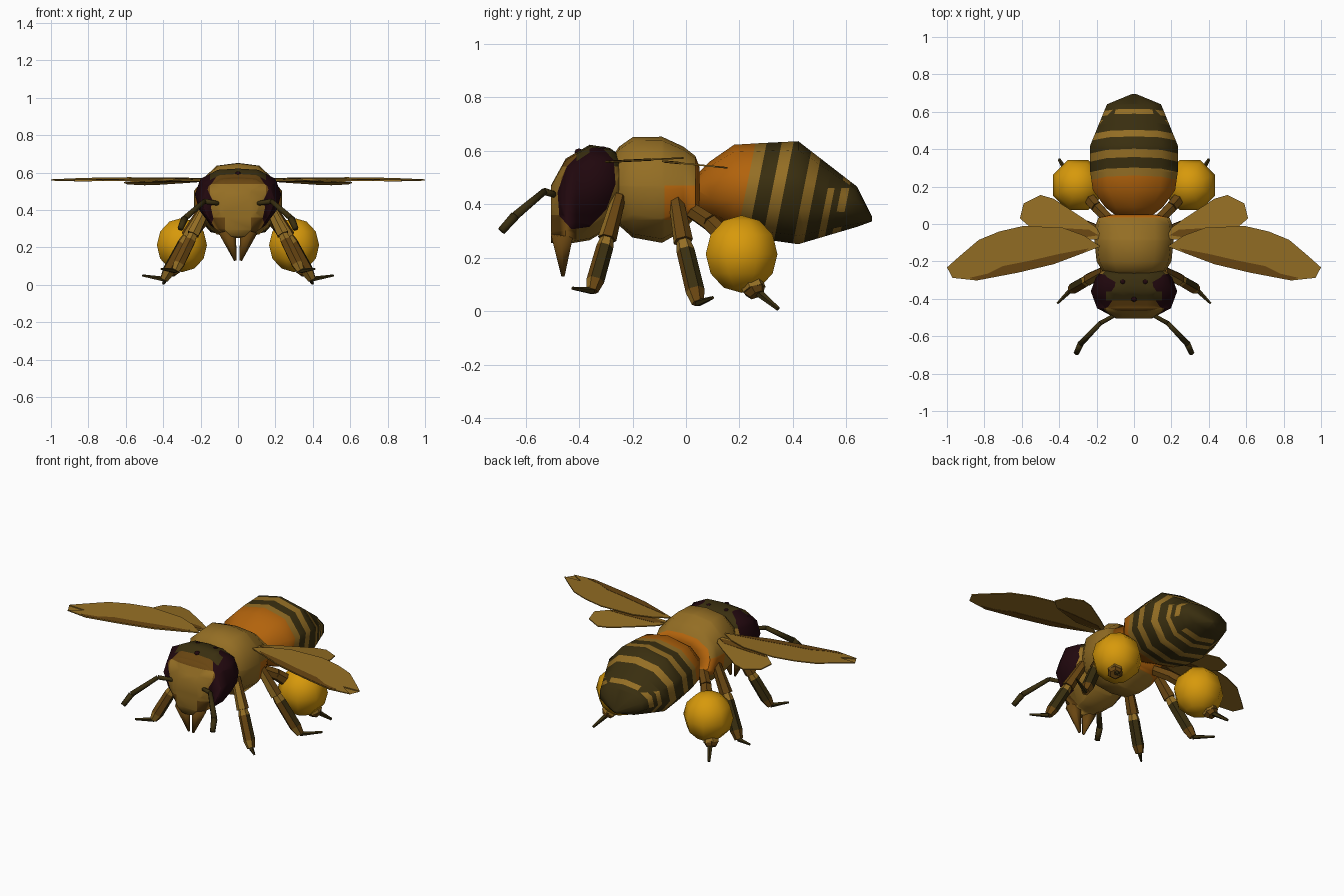
import bpy, bmesh, math
from mathutils import Vector, Matrix

if "Cube" in bpy.data.objects:
    bpy.data.objects.remove(bpy.data.objects["Cube"])

# ---- palette (sRGB 0-255 converted to linear) ----
def lin(c):
    c /= 255
    return c / 12.92 if c <= 0.04045 else ((c + 0.055) / 1.055) ** 2.4

PALETTE = {
    "gold": (148, 110, 36), "brown": (104, 69, 17), "dark_olive": (57, 46, 15),
    "orange": (178, 99, 12), "pollen_yellow": (215, 153, 11),
    "dark_maroon": (32, 7, 13),
}
IDX, MATS = {}, []
for name, rgb in PALETTE.items():
    m = bpy.data.materials.new(name)
    m.diffuse_color = (*[lin(c) for c in rgb], 1)
    m.use_nodes = True
    m.node_tree.nodes["Principled BSDF"].inputs["Base Color"].default_value = m.diffuse_color
    IDX[name] = len(MATS)
    MATS.append(m)


def finish(bm, name, rule=None, smooth=True, mirror=False):
    bmesh.ops.recalc_face_normals(bm, faces=bm.faces)
    for f in bm.faces:
        f.smooth = smooth
        if rule:
            f.material_index = IDX[rule(f.calc_center_median())]
    me = bpy.data.meshes.new(name)
    bm.to_mesh(me)
    bm.free()
    for m in MATS:
        me.materials.append(m)
    ob = bpy.data.objects.new(name, me)
    bpy.context.collection.objects.link(ob)
    if mirror:
        ob.modifiers.new("mirror", 'MIRROR').use_mirror_merge = False
    return ob


def cut(bm, co, no):
    bmesh.ops.bisect_plane(bm, geom=bm.verts[:] + bm.edges[:] + bm.faces[:],
                           plane_co=co, plane_no=no)


def loft(rings, n, p):
    """Rings along y: (y, half width, z low, z high), superellipse power p."""
    bm = bmesh.new()
    loops = []
    for y, rx, z0, z1 in rings:
        loop = []
        for i in range(n):
            a = 2 * math.pi * i / n + math.pi / 2
            c, s = math.cos(a), math.sin(a)
            k = (abs(c) ** p + abs(s) ** p) ** (-1 / p)
            loop.append(bm.verts.new((rx * c * k, y, (z0 + z1) / 2 + (z1 - z0) / 2 * s * k)))
        loops.append(loop)
    for a, b in zip(loops, loops[1:]):
        for i in range(n):
            bm.faces.new((a[i], a[(i + 1) % n], b[(i + 1) % n], b[i]))
    bm.faces.new(loops[0])
    bm.faces.new(loops[-1])
    return bm


def seg(bm, a, b, r1, r2, mat, n=6, front=None):
    """Tapered rod from a to b, optionally another colour on its forward faces."""
    a, b = Vector(a), Vector(b)
    d = b - a
    M = Matrix.Translation((a + b) / 2) @ d.to_track_quat('Z', 'Y').to_matrix().to_4x4()
    old = set(bm.faces)
    bmesh.ops.create_cone(bm, cap_ends=True, segments=n, radius1=r1, radius2=r2,
                          depth=d.length, matrix=M)
    for f in set(bm.faces) - old:
        f.normal_update()
        f.material_index = IDX[front if front and f.normal.y < -.4 else mat]


# ---- thorax: gold, orange patch at the lower rear ----
bm = loft([(-.28, .13, .36, .57), (-.25, .17, .32, .615), (-.20, .20, .275, .65),
           (-.09, .212, .255, .652), (-.01, .207, .30, .615), (.035, .19, .35, .58),
           (.05, .12, .39, .54)], 12, 2.7)
for co, no in [((0, -.08, 0), (0, 1, 0)), ((0, .035, 0), (0, 1, 0)),
               ((0, 0, .47), (0, 0, 1)), ((0, 0, .34), (0, 0, 1))]:
    cut(bm, co, no)
finish(bm, "thorax", lambda c: "orange" if c.y > .035 or (c.y > -.08 and .34 < c.z < .47) else "gold")

# ---- abdomen: slanted stripes ----
SL = .2
STRIPES = [(.22, "orange"), (.262, "gold"), (.318, "dark_olive"), (.362, "gold"),
           (.435, "dark_olive"), (.475, "gold"), (.525, "dark_olive"), (.55, "side"),
           (.575, "dark_olive"), (.605, "patch"), (9, "dark_olive")]
bm = loft([(.03, .08, .38, .50), (.09, .16, .35, .56), (.18, .228, .30, .622),
           (.28, .243, .27, .628), (.42, .243, .25, .635), (.64, .15, .315, .465),
           (.695, .012, .335, .355)], 10, 2.2)
for s, _ in STRIPES[:-1]:
    cut(bm, (0, s, .43), (0, 1, -SL))
cut(bm, (0, 0, .46), (0, 0, 1))


def abdomen_rule(c):
    s = c.y - SL * (c.z - .43)
    col = next(m for lim, m in STRIPES if s < lim)
    if col == "side":
        col = "gold" if c.z < .46 else "dark_olive"
    if col == "patch":
        col = "gold" if abs(c.x) < .06 or .38 < c.z < .46 else "dark_olive"
    return col


finish(bm, "abdomen", abdomen_rule)

# ---- head: tapered towards the chin, compound eyes cut flush into its sides ----
bm = loft([(-.25, .17, .38, .585), (-.285, .205, .31, .61), (-.36, .232, .265, .622),
           (-.45, .20, .25, .57), (-.505, .11, .255, .47)], 14, 2.9)
for v in bm.verts:
    v.co.x *= .62 + .38 * min(1, max(0, (v.co.z - .26) / .19))
for x in (-.15, -.07, .07, .15):
    cut(bm, (x, 0, 0), (1, 0, 0))
for y in (-.41, -.45):
    cut(bm, (0, y, 0), (0, 1, 0))
for z in (.36, .54):
    cut(bm, (0, 0, z), (0, 0, 1))
# eye outline: ten planes around a tilted ellipse seen from the side
EYE = Vector((0, -.372, .46))
TILT = Matrix.Rotation(math.radians(-20), 3, 'X')
eye_planes = []
for i in range(10):
    a = 2 * math.pi * i / 10
    co = EYE + TILT @ Vector((0, .097 * math.cos(a), .156 * math.sin(a)))
    no = (TILT @ Vector((0, math.cos(a) / .097, math.sin(a) / .156))).normalized()
    eye_planes.append((co, no))
    cut(bm, co, no)


def head_rule(c):
    if abs(c.x) > .125 and all((c - co).dot(no) < 0 for co, no in eye_planes):
        return "dark_maroon"
    if c.y > -.41:
        return "dark_olive" if c.z > .54 else "gold"
    if abs(c.x) < .15 and .36 < c.z < .54 or abs(c.x) < .07 and c.z < .36:
        return "gold"
    return "brown"


finish(bm, "head_with_eyes", head_rule)

# ---- three small simple eyes on the crown ----
bm = bmesh.new()
for x, y, z in [(.06, -.31, .602), (-.06, -.31, .602), (0, -.40, .594)]:
    M = Matrix.Translation((x, y, z)) @ Matrix.Diagonal((.017, .017, .014, 1))
    bmesh.ops.create_uvsphere(bm, u_segments=6, v_segments=4, radius=1, matrix=M)
finish(bm, "crown_eyes", lambda c: "dark_maroon")

# ---- mandibles ----
bm = bmesh.new()
seg(bm, (.058, -.462, .29), (.014, -.46, .13), .048, .007, "brown")
finish(bm, "mandibles", mirror=True)

# ---- antennae ----
bm = bmesh.new()
pts = [(.07, -.47, .43), (.18, -.53, .447), (.285, -.64, .355), (.308, -.69, .30)]
for i, (r1, r2) in enumerate([(.011, .014), (.014, .018), (.019, .016)]):
    seg(bm, pts[i], pts[i + 1], r1, r2, "dark_olive")
finish(bm, "antennae", mirror=True)


# ---- legs ----
def leg(name, hip, knee, ankle, toe, thick):
    hip, knee, ankle = Vector(hip), Vector(knee), Vector(ankle)
    bm = bmesh.new()
    mid, low = knee.lerp(ankle, .15), knee.lerp(ankle, .8)
    seg(bm, hip, knee, thick * .8, thick * 1.1, "brown", front="gold")
    seg(bm, knee, mid, thick * .8, thick, "gold")
    seg(bm, mid, low, thick, thick * 1.05, "dark_olive", front="brown")
    seg(bm, low, ankle, thick * 1.05, thick * .7, "brown", front="gold")
    seg(bm, ankle, toe, .014, .006, "dark_olive", 5)
    finish(bm, name, smooth=False, mirror=True)


leg("front_legs", (.16, -.25, .43), (.24, -.295, .27), (.335, -.35, .075), (.41, -.425, .085), .032)
leg("middle_legs", (.17, -.04, .43), (.27, -.01, .26), (.395, .045, .03), (.51, .10, .05), .034)
bm = bmesh.new()
seg(bm, (.11, 0, .39), (.20, .09, .33), .03, .034, "brown")
seg(bm, (.20, .09, .33), (.30, .21, .215), .034, .04, "brown")
seg(bm, (.31, .22, .19), (.352, .255, .08), .035, .045, "gold")
seg(bm, (.352, .255, .08), (.36, .265, .06), .045, .03, "brown")
seg(bm, (.355, .27, .07), (.40, .345, .008), .016, .008, "dark_olive", 5)
finish(bm, "hind_legs", smooth=False, mirror=True)

# ---- pollen loads ----
bm = bmesh.new()
bmesh.ops.create_uvsphere(bm, u_segments=8, v_segments=6, radius=.145,
                          matrix=Matrix.Translation((.30, .208, .213)) @ Matrix.Rotation(math.radians(22.5), 4, 'Z'))
finish(bm, "pollen_loads", lambda c: "pollen_yellow", mirror=True)


# ---- wings: thin flat outlines, brown patches as slightly thicker plates ----
def wing(name, outline, z0, slope, thick, col):
    bm = bmesh.new()
    top, bot = [[bm.verts.new((x, y, z0 + slope * y + dz)) for x, y in outline]
                for dz in (thick / 2, -thick / 2)]
    caps = [bm.faces.new(top), bm.faces.new(bot[::-1])]
    for i in range(len(top)):
        bm.faces.new((top[i - 1], bot[i - 1], bot[i], top[i]))
    bmesh.ops.triangulate(bm, faces=caps)
    finish(bm, name, lambda c: col, smooth=False, mirror=True)


wing("fore_wings", [(.18, -.12), (.27, -.06), (.38, -.02), (.59, -.01), (.72, -.04), (.83, -.085),
                    (.93, -.17), (1, -.232), (.89, -.238), (.97, -.288), (.84, -.302),
                    (.62, -.26), (.43, -.215), (.27, -.155)], .573, .05, .006, "gold")
wing("fore_wing_edges", [(.24, -.13), (.40, -.16), (.55, -.195), (.70, -.225), (.78, -.265), (.88, -.288),
                         (.84, -.30), (.62, -.258), (.43, -.213), (.27, -.153)],
     .573, .05, .009, "brown")
wing("hind_wings", [(.17, -.08), (.20, -.02), (.27, .03), (.43, .135), (.50, .155), (.59, .11), (.61, .03),
                    (.54, -.03), (.35, -.09)], .551, -.1, .006, "gold")
wing("hind_wing_edges", [(.19, -.06), (.24, -.03), (.42, -.02), (.54, -.02), (.36, -.085)],
     .551, -.1, .009, "brown")
